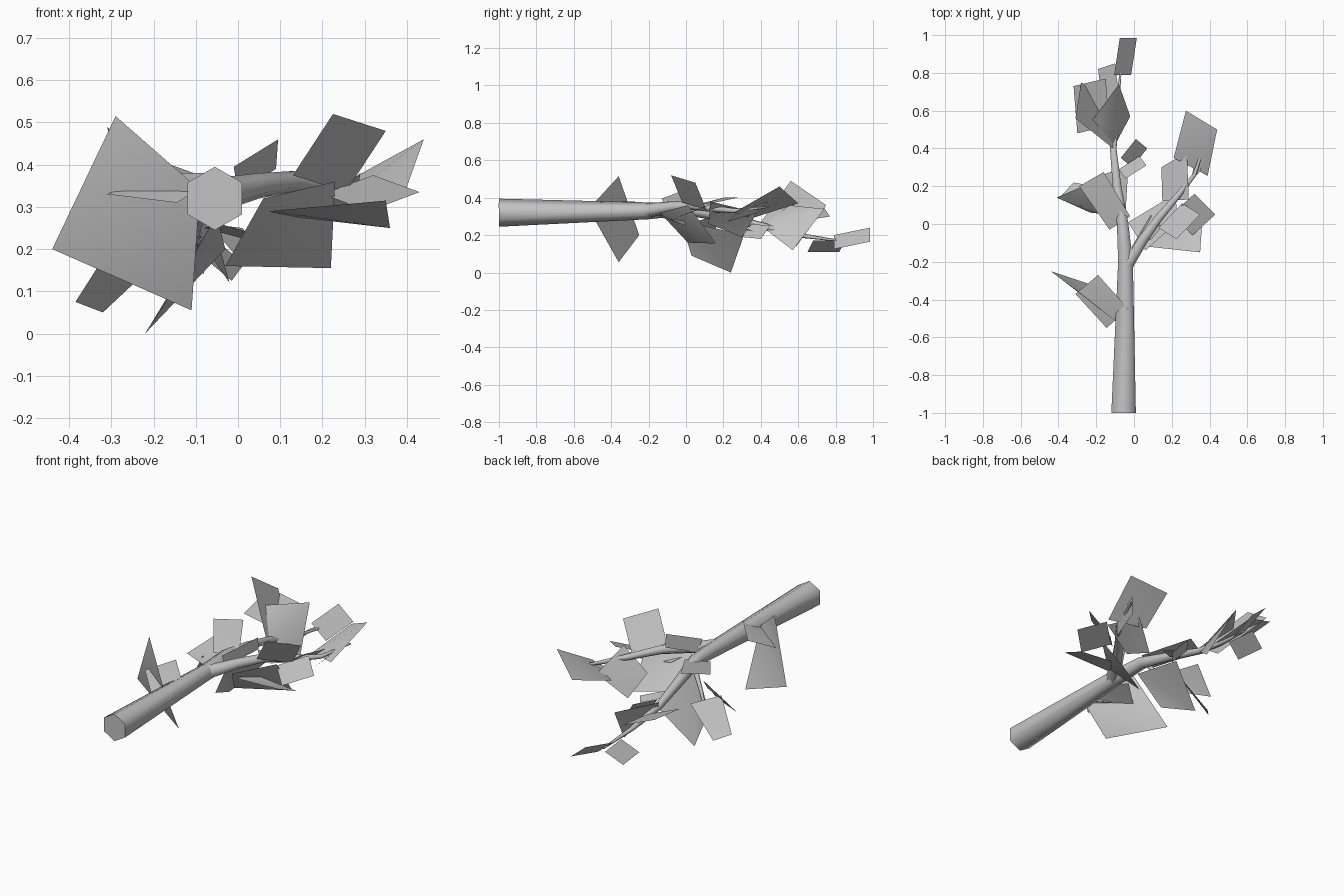
import bpy
from math import pi
from mathutils import Vector

cube = bpy.data.objects.get("Cube")
if cube:
    bpy.data.objects.remove(cube, do_unlink=True)

# One plain grey for wood and foliage
grey = bpy.data.materials.new("plain grey")
grey.use_nodes = True
grey.diffuse_color = (0.55, 0.55, 0.55, 1)
grey.node_tree.nodes["Principled BSDF"].inputs["Base Color"].default_value = grey.diffuse_color


def point(hundredths):
    """Turn coordinates in hundredths of a unit into a vector."""
    return Vector(hundredths) / 100


def smooth(thing):
    """Smooth shading that keeps the end caps sharp."""
    bpy.ops.object.select_all(action="DESELECT")
    thing.select_set(True)
    bpy.context.view_layer.objects.active = thing
    if thing.type == "CURVE":
        bpy.ops.object.convert(target="MESH")
    bpy.ops.object.shade_smooth_by_angle(angle=1.1)


def branch(name, *stations):
    """Tapering six-sided limb through stations of (position, radius)."""
    curve = bpy.data.curves.new(name, "CURVE")
    curve.dimensions = "3D"
    curve.bevel_depth = 0.01
    curve.bevel_resolution = 1
    curve.use_fill_caps = True
    curve.materials.append(grey)
    spline = curve.splines.new("POLY")
    spline.points.add(len(stations) - 1)
    for target, (position, radius) in zip(spline.points, stations):
        target.co = (*point(position), 1)
        target.radius = radius
        target.tilt = pi / 6
    limb = bpy.data.objects.new(name, curve)
    bpy.context.collection.objects.link(limb)
    smooth(limb)


def leaf(name, root, side, tip, other=None):
    """Four-cornered leaf card, a parallelogram unless its last corner is given."""
    a, b, c = point(root), point(side), point(tip)
    d = point(other) if other else a + c - b
    mesh = bpy.data.meshes.new(name)
    mesh.from_pydata([a, b, c, d], [], [(0, 1, 2), (0, 2, 3)])
    mesh.materials.append(grey)
    card = bpy.data.objects.new(name, mesh)
    bpy.context.collection.objects.link(card)
    smooth(card)


# Wood: main stem, fork and short twigs
branch("main_stem", ((-5.5, -100, 32), 7.5), ((-4.5, -20, 33), 4.5), ((-6, 0, 34), 3.5),
       ((-9, 20, 30), 2.6), ((-11, 40, 25), 2), ((-9, 60, 20), 1.3), ((-7, 82, 17), 0.5))
branch("left_fork", ((-4, -22, 33), 4), ((5, -8, 35), 3), ((13, 3, 36), 2.5),
       ((24, 16, 34), 1.8), ((32, 26, 33), 1.2), ((38, 44, 35), 0.4))
branch("lower_twig", ((-6, -46, 32), 1.2), ((-18, -40, 32), 0.4))
branch("right_twig", ((-6, 2, 33), 1.5), ((-15, 8, 22), 1), ((-22, 14, 14), 0.4))

# Foliage low on the main stem
leaf("lower_hanging_leaf", (-9, -52, 34), (-29, -36, 51.5), (-44, -25, 20), (-11, -36, 5.5))
leaf("lower_level_leaf", (-3, -45, 38), (-19, -27, 38), (-31, -37, 33), (-14.5, -55, 31))

# Foliage on the right of the fork
leaf("right_broad_leaf", (-2, 4, 35), (-16, 27.5, 40), (-29, 20, 40), (-13, -3, 34))
leaf("right_drooping_leaf", (-5, -3, 28), (-16, 3, 9), (-22, 24, 0), (-3, 31, 20))
leaf("right_outer_leaf", (-14, 5, 27), (-27, 20, 32), (-41, 14, 20), (-23, 6, 20))
leaf("right_low_leaf", (-16, 19, 20), (-28, 9, 24), (-38.5, 15, 7.5), (-32, 22, 5))

# Foliage along the upper main stem
leaf("inner_dark_leaf", (-7, 35, 26), (1, 45, 25), (7, 40, 18))
leaf("inner_level_leaf", (-8, 29, 25), (3, 36, 22), (6.5, 31, 23))
leaf("upper_upright_leaf", (-11, 40, 27), (-31, 56, 49), (-28, 75, 36))
leaf("upper_level_leaf", (-13, 52, 26), (-15, 77, 30), (-32, 73, 36))
leaf("upper_folded_leaf", (-11, 40, 25), (-2, 57, 12), (-8, 74, 34), (-22, 55, 36))
leaf("near_end_leaf", (-8, 68, 17), (-10, 85, 17), (-19, 82, 11))
leaf("end_leaf", (-10.5, 79, 20), (-7.5, 98.5, 24), (1.5, 98.5, 16.5))

# Foliage on the left fork
leaf("fork_raised_leaf", (13, -2, 37.5), (22.5, -8, 52), (35, 5, 48))
leaf("fork_inner_leaf", (0, -10, 33), (-1, -13, 39.5), (9.5, 4, 46), (9, 5, 39))
leaf("fork_outer_leaf", (20, 5, 33), (32, 16, 37.5), (43, 5, 33.5))
leaf("fork_lower_leaf", (7.5, -12, 29), (35, -15, 31.5), (36, 0, 25), (10, -1, 28))
leaf("fork_hanging_leaf", (6, -14, 32), (-3, 1, 16), (22, 16, 15.5), (23, 1, 36))
leaf("fork_middle_leaf", (15, 12, 26), (14.5, 30, 19), (28, 38, 32), (29, 13, 38))
leaf("fork_top_leaf", (21, 35, 29), (27.5, 60, 37), (44, 50, 46), (39, 25.5, 32))
leaf("fork_tip_leaf", (30, 22, 27), (35, 28, 33), (38, 44, 38))
